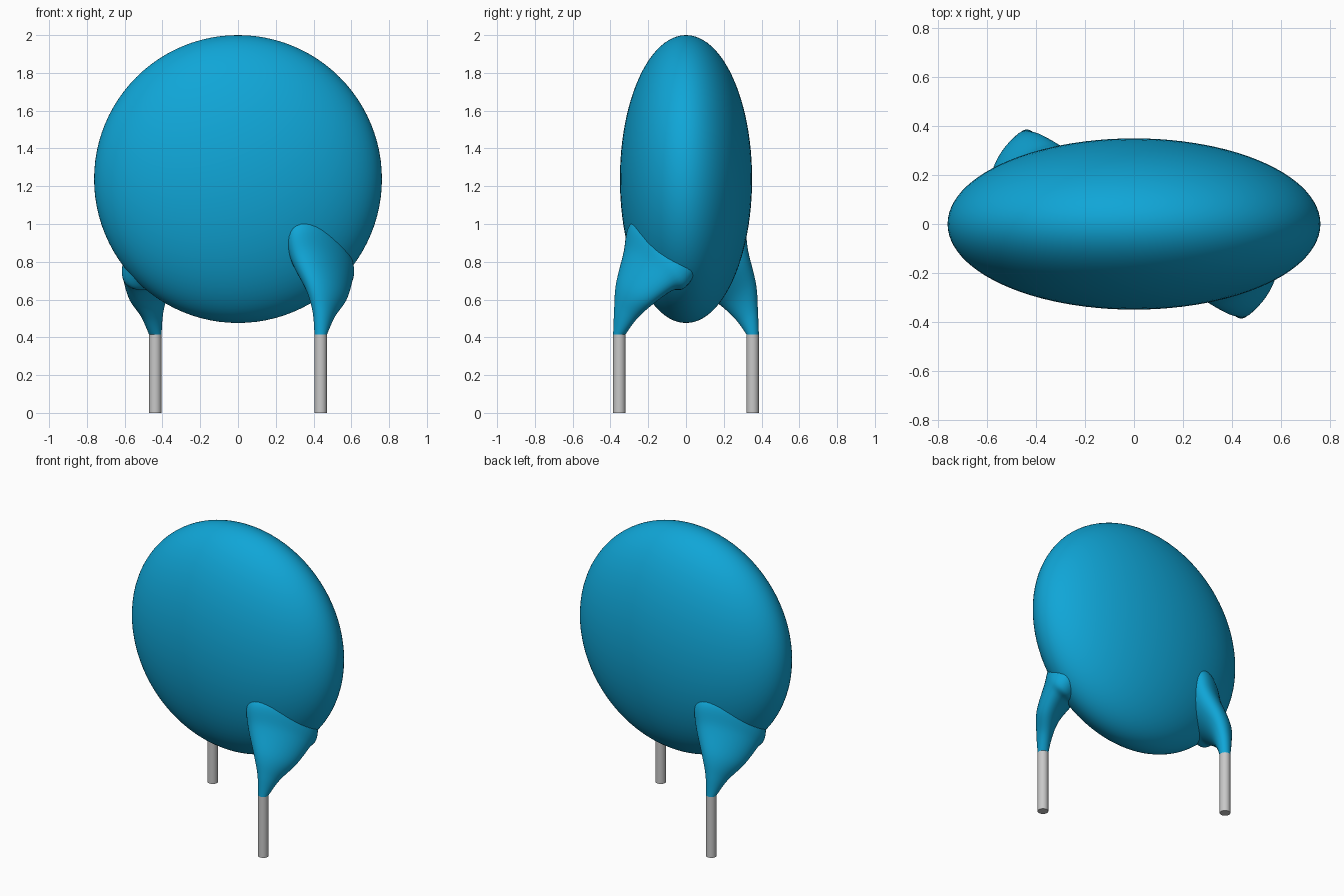
import bpy
import bmesh
from math import sin, cos, pi, radians
from mathutils import Vector

old = bpy.data.objects.get("Cube")
if old:
    bpy.data.objects.remove(old, do_unlink=True)


def material(name, rgb):
    mat = bpy.data.materials.new(name)
    mat.use_nodes = True
    mat.diffuse_color = (*rgb, 1)
    mat.node_tree.nodes["Principled BSDF"].inputs["Base Color"].default_value = (*rgb, 1)
    return mat


BLUE = material("blue coating", (0.005, 0.38, 0.68))
GREY = material("grey metal", (0.58, 0.58, 0.58))


def finish(obj, name, mat):
    obj.name = obj.data.name = name
    obj.data.materials.append(mat)
    bpy.ops.object.select_all(action="DESELECT")
    obj.select_set(True)
    bpy.context.view_layer.objects.active = obj
    bpy.ops.object.shade_smooth_by_angle(angle=radians(40))


# Flattened round body
bpy.ops.mesh.primitive_uv_sphere_add(segments=96, ring_count=48, radius=1, location=(0, 0, 1.238))
body = bpy.context.object
body.scale = (0.762, 0.35, 0.762)
bpy.ops.object.transform_apply(location=False, rotation=False, scale=True)
finish(body, "body", BLUE)

# Coating collar stations: centre, sideways half axis, forward half axis
STATIONS = [[Vector(v) for v in s] for s in (
    ((0.438, -0.353, 0.415), (0.033, 0, 0), (0, -0.033, 0)),
    ((0.455, -0.32, 0.525), (0.06, 0.02, -0.01), (0, -0.057, 0.025)),
    ((0.468, -0.272, 0.63), (0.107, 0.05, -0.02), (-0.01, -0.085, 0.05)),
    ((0.45, -0.2, 0.75), (0.155, 0.085, -0.03), (-0.02, -0.1, 0.1)),
    ((0.435, -0.15, 0.83), (0.175, 0.1, -0.04), (-0.025, -0.115, 0.165)),
    ((0.39, -0.06, 0.92), (0.17, 0.1, -0.04), (-0.025, -0.1, 0.145)),
)]


def spline(a, b, c, d, t):
    return b + (c - a) * (t / 2) + (a * 2 - b * 5 + c * 4 - d) * (t * t / 2) \
        + (b * 3 - a - c * 3 + d) * (t ** 3 / 2)


def collar(name, side, sides=40, steps=8):
    last = len(STATIONS) - 1
    bm = bmesh.new()
    rings = []
    for k in range(last * steps + 1):
        i = min(k // steps, last - 1)
        t = k / steps - i
        near = [STATIONS[max(0, min(last, i + j))] for j in (-1, 0, 1, 2)]
        c, u, v = (spline(*(s[n] for s in near), t) for n in range(3))
        ring = []
        for n in range(sides):
            a = 2 * pi * n / sides
            p = c + u * cos(a) + v * sin(a)
            ring.append(bm.verts.new((p.x * side, p.y * side, p.z)))
        rings.append(ring)
    for low, high in zip(rings, rings[1:]):
        for n in range(sides):
            m = (n + 1) % sides
            bm.faces.new((low[n], low[m], high[m], high[n]))
    bm.faces.new(rings[0])
    bm.faces.new(rings[-1])
    bmesh.ops.recalc_face_normals(bm, faces=bm.faces)
    mesh = bpy.data.meshes.new(name)
    bm.to_mesh(mesh)
    bm.free()
    obj = bpy.data.objects.new(name, mesh)
    bpy.context.collection.objects.link(obj)
    finish(obj, name, BLUE)


# Each wire lead with its collar, the back pair turned half round
for place, side in (("front", 1), ("back", -1)):
    collar(place + "_collar", side)
    bpy.ops.mesh.primitive_cylinder_add(vertices=32, radius=0.033, depth=0.415,
                                        location=(0.438 * side, -0.353 * side, 0.2075))
    finish(bpy.context.object, place + "_lead", GREY)
